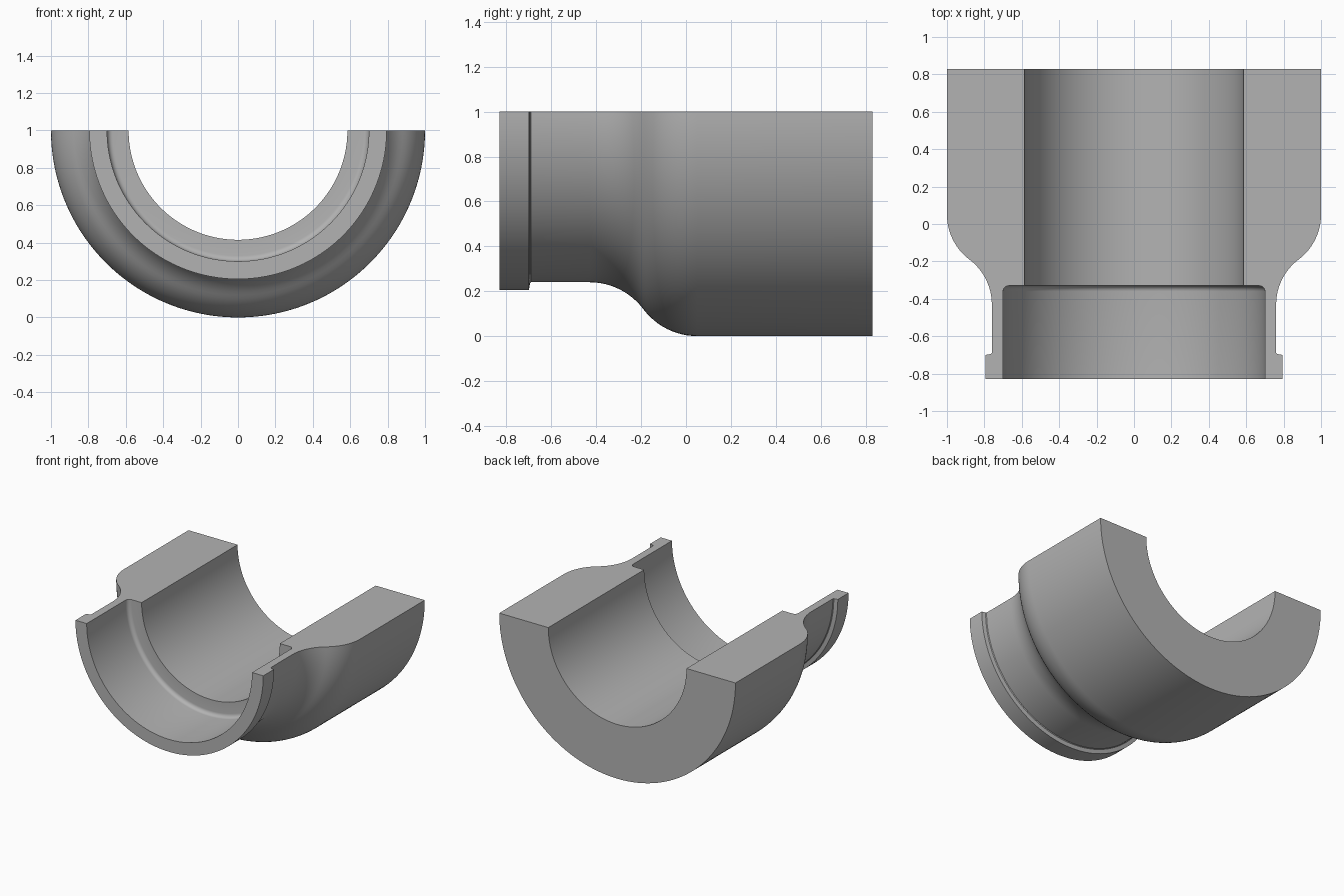
import bpy, bmesh
from math import sin, cos, pi, atan

cube = bpy.data.objects.get("Cube")
if cube:
    bpy.data.objects.remove(cube, do_unlink=True)

SEGMENTS = 96


def arc(cr, cy, radius, start, end, steps):
    """Points (r, y) on an arc in the section plane."""
    angles = [start + (end - start) * i / steps for i in range(steps + 1)]
    return [(cr + radius * cos(a), cy + radius * sin(a)) for a in angles]


# Wall section: outer shoulder, neck, lip, socket and bore
bend = 2 * atan(0.5)
section = [(1.0, 0.83)]
section += arc(0.7, 0.05, 0.3, 0, -bend, 12)
section += arc(1.06, -0.43, 0.3, pi - bend, pi, 12)[1:]
section += [(0.76, -0.69), (0.765, -0.695), (0.795, -0.70), (0.795, -0.83), (0.70, -0.83)]
section += arc(0.67, -0.36, 0.03, 0, pi / 2, 6)
section += [(0.585, -0.33), (0.585, 0.83)]

# Sweep the section through half a turn below the cut plane
bm = bmesh.new()
rings = []
for i in range(SEGMENTS + 1):
    a = pi * i / SEGMENTS
    rings.append([bm.verts.new((r * cos(a), y, 1 - r * sin(a))) for r, y in section])
n = len(section)
for a, b in zip(rings, rings[1:]):
    for j in range(n):
        k = (j + 1) % n
        bm.faces.new((a[j], a[k], b[k], b[j]))

# Flat cut faces
bm.faces.new(rings[0])
bm.faces.new(rings[-1])
bmesh.ops.recalc_face_normals(bm, faces=bm.faces)

mesh = bpy.data.meshes.new("half_sleeve")
bm.to_mesh(mesh)
bm.free()
sleeve = bpy.data.objects.new("half_sleeve", mesh)
bpy.context.collection.objects.link(sleeve)

# Plain grey finish
grey = bpy.data.materials.new("plain_grey")
grey.use_nodes = True
colour = (0.45, 0.45, 0.45, 1)
grey.diffuse_color = colour
grey.node_tree.nodes["Principled BSDF"].inputs["Base Color"].default_value = colour
mesh.materials.append(grey)

bpy.context.view_layer.objects.active = sleeve
sleeve.select_set(True)
bpy.ops.object.shade_smooth_by_angle(angle=pi / 6)
